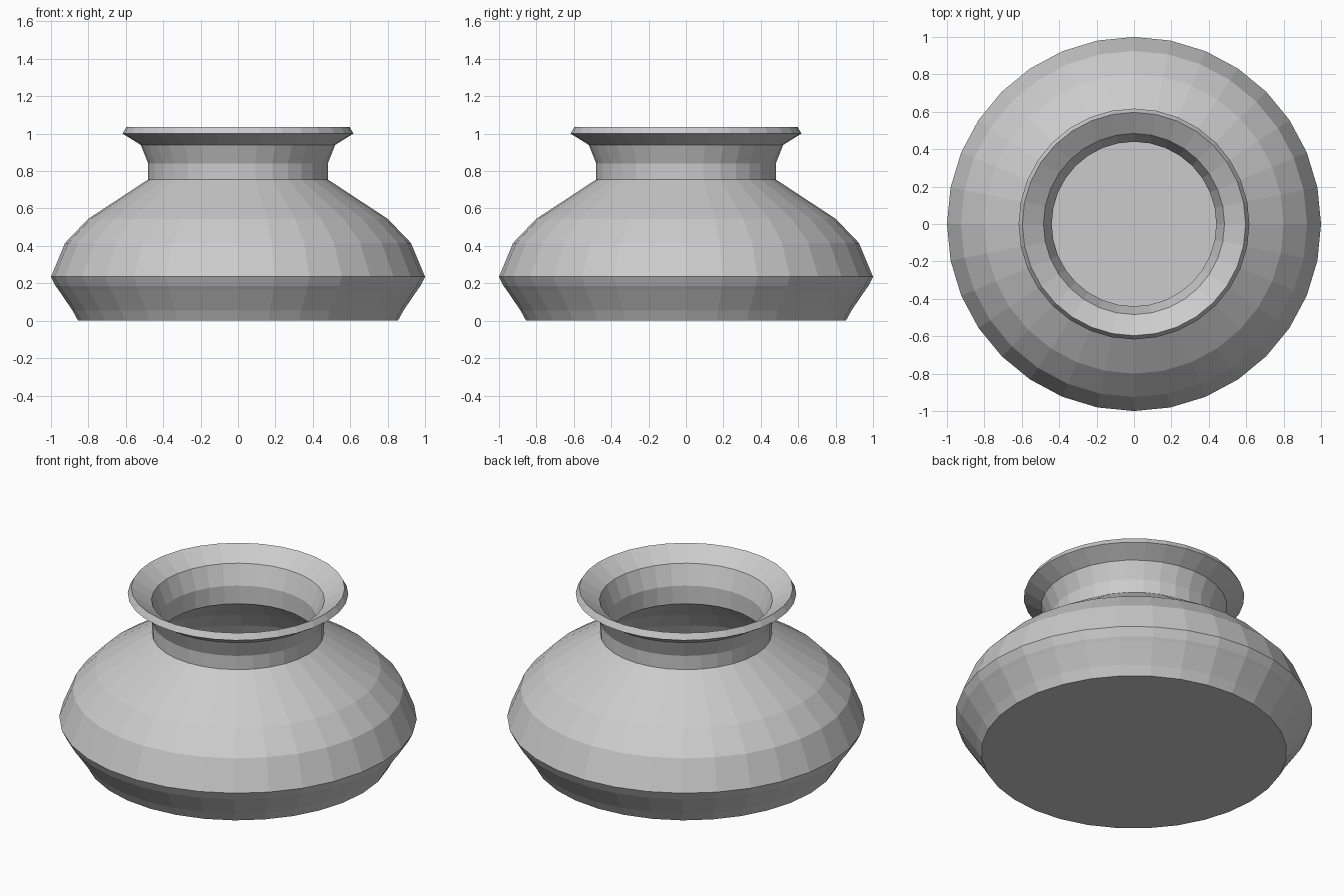
import bpy
import bmesh
from math import radians
from mathutils import Vector

cube = bpy.data.objects.get("Cube")
if cube:
    bpy.data.objects.remove(cube)

SIDES = 32

# Single grey clay colour
clay = bpy.data.materials.new("grey_clay")
clay.use_nodes = True
grey = (0.6, 0.6, 0.6, 1)
clay.diffuse_color = grey
clay.node_tree.nodes["Principled BSDF"].inputs["Base Color"].default_value = grey

# Wall section: (radius, height) from the base up the outside, over the lip
outer = [(0.855, 0), (0.885, 0.055), (0.96, 0.165), (0.975, 0.185), (0.985, 0.205),
         (1, 0.235), (0.925, 0.415), (0.8, 0.545), (0.48, 0.755),
         (0.48, 0.84), (0.52, 0.94), (0.617, 1)]
# and back down the inside to the floor
inner = [(0.597, 1.036), (0.484, 0.963), (0.44, 0.845), (0.44, 0.733),
         (0.77, 0.515), (0.89, 0.39), (0.957, 0.235), (0.925, 0.185),
         (0.85, 0.075), (0.83, 0.04)]

# Turn the section around the upright axis
bm = bmesh.new()
points = [bm.verts.new((r, 0, z)) for r, z in outer + inner]
edges = [bm.edges.new(pair) for pair in zip(points, points[1:])]
bmesh.ops.spin(bm, geom=points + edges, cent=Vector(), axis=(0, 0, 1),
               angle=radians(360), steps=SIDES, use_merge=True)
bmesh.ops.remove_doubles(bm, verts=bm.verts, dist=0.0001)

# Close the underside and the inner floor
rims = [e for e in bm.edges if e.is_boundary]
bmesh.ops.holes_fill(bm, edges=rims, sides=SIDES)
bmesh.ops.recalc_face_normals(bm, faces=bm.faces)

mesh = bpy.data.meshes.new("pot")
bm.to_mesh(mesh)
bm.free()
mesh.materials.append(clay)
pot = bpy.data.objects.new("pot", mesh)
bpy.context.collection.objects.link(pot)
